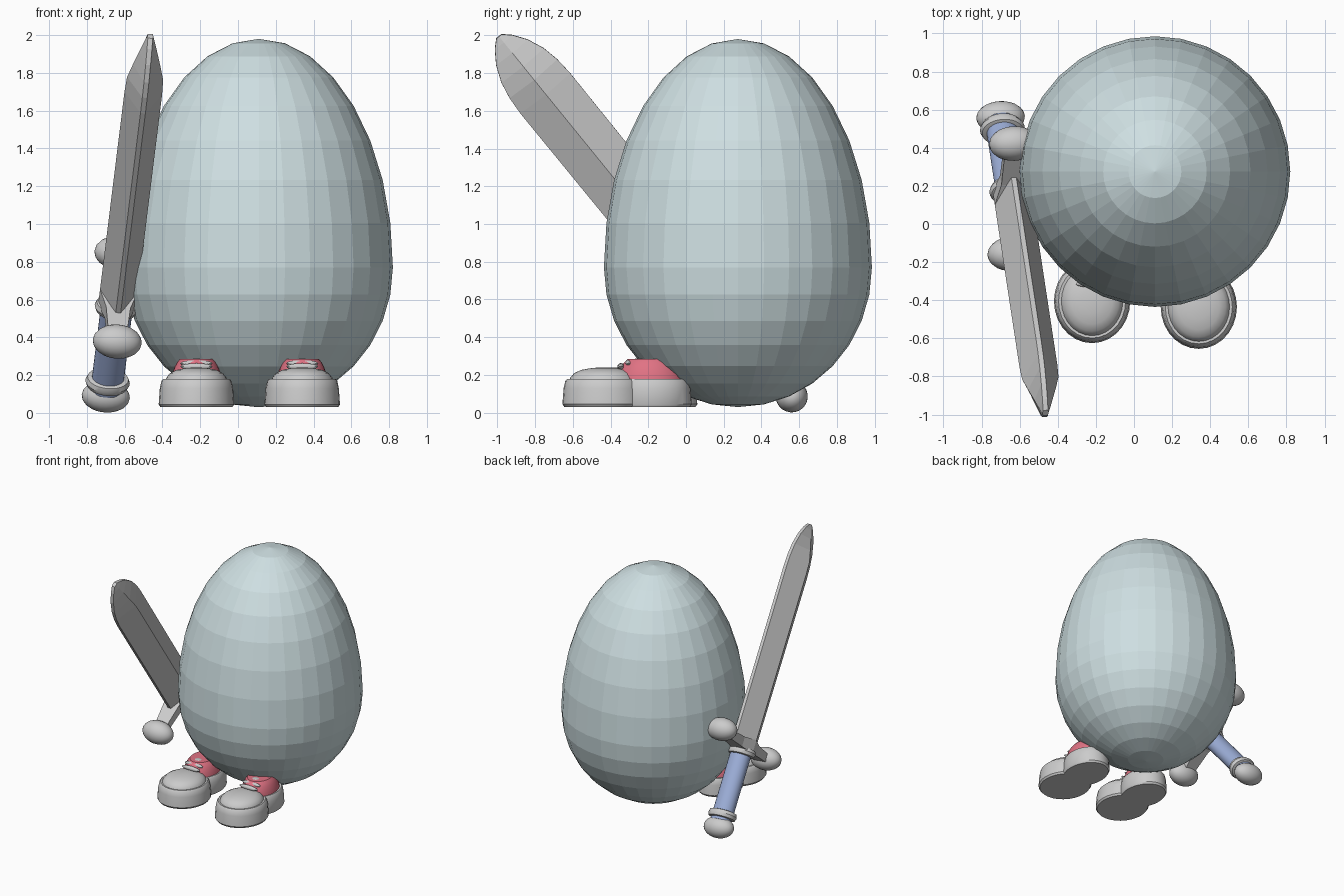
import bpy, bmesh
from math import sin, cos, pi
from mathutils import Matrix, Vector

if "Cube" in bpy.data.objects:
    bpy.data.objects.remove(bpy.data.objects["Cube"])


def material(name, rgb):
    m = bpy.data.materials.new(name)
    m.diffuse_color = (*rgb, 1)
    m.use_nodes = True
    m.node_tree.nodes["Principled BSDF"].inputs["Base Color"].default_value = m.diffuse_color
    return m


SHELL = material("shell", (0.62, 0.74, 0.76))
RED = material("red_canvas", (0.75, 0.17, 0.23))
BLUE = material("blue_grip", (0.33, 0.42, 0.68))


def loft(name, rings, mat=None, matrix=Matrix(), smooth=True):
    """Skin a list of equal-length point rings and cap both ends."""
    bm = bmesh.new()
    rows = [[bm.verts.new(matrix @ Vector(p)) for p in ring] for ring in rings]
    n = len(rows[0])
    for a, b in zip(rows, rows[1:]):
        for i in range(n):
            j = (i + 1) % n
            bm.faces.new((a[i], a[j], b[j], b[i]))
    bm.faces.new(rows[0][::-1])
    bm.faces.new(rows[-1])
    bmesh.ops.remove_doubles(bm, verts=bm.verts, dist=1e-5)
    bmesh.ops.recalc_face_normals(bm, faces=bm.faces)
    me = bpy.data.meshes.new(name)
    bm.to_mesh(me)
    bm.free()
    ob = bpy.data.objects.new(name, me)
    bpy.context.collection.objects.link(ob)
    if mat:
        me.materials.append(mat)
    if smooth:
        bpy.ops.object.select_all(action='DESELECT')
        ob.select_set(True)
        bpy.context.view_layer.objects.active = ob
        bpy.ops.object.shade_smooth_by_angle(angle=0.6)
    return ob


def lathe(name, profile, rx, ry, centre=(0, 0, 0), mat=None, matrix=Matrix(), n=28, smooth=True):
    """Elliptical turning: profile holds (radius factor, height)."""
    cx, cy, cz = centre
    rings = [[(cx + rx * r * cos(2 * pi * i / n), cy + ry * r * sin(2 * pi * i / n), cz + z)
              for i in range(n)] for r, z in profile]
    return loft(name, rings, mat, matrix, smooth)


def ball(name, centre, radii, matrix=Matrix(), steps=12):
    prof = [(sin(pi * k / steps), -radii[2] * cos(pi * k / steps)) for k in range(steps + 1)]
    return lathe(name, prof, radii[0], radii[1], centre, None, matrix, 24)


# Egg body: faceted sphere, stretched more above its equator than below
egg = [(sin(pi * k / 16), 0.77 + cos(pi * k / 16) * (1.21 if k < 8 else 0.74)) for k in range(17)]
lathe("egg_body", egg, 0.71, 0.71, (0.11, 0.275, 0), SHELL, n=32, smooth=False)

# Shoes
sole = [(0.95, 0.03), (1, 0.045), (0.97, 0.13), (0.93, 0.168), (0.88, 0.18), (0.8, 0.178)]
cap = [(1, 0.16), (0.97, 0.185), (0.85, 0.21), (0.65, 0.227), (0.35, 0.237), (0.1, 0.24)]
upper = [(1, 0.15), (0.97, 0.2), (0.85, 0.245), (0.76, 0.268), (0.65, 0.285), (0.4, 0.285)]
for side, x, y in (("left", 0.34, 0.0), ("right", -0.22, 0.03)):
    move = Matrix.Translation((x, y, 0))
    lathe(side + "_front_sole", sole, 0.2, 0.22, (0, -0.435, 0), matrix=move)
    lathe(side + "_heel_sole", sole, 0.165, 0.21, (0, -0.18, 0), matrix=move)
    lathe(side + "_toe_cap", cap, 0.165, 0.185, (0, -0.435, 0), matrix=move)
    lathe(side + "_shoe_upper", upper, 0.135, 0.18, (0, -0.19, 0), RED, move)
    ball(side + "_tongue", (0, -0.25, 0.255), (0.065, 0.06, 0.033), move)
    for k, (ly, lz) in enumerate(((-0.345, 0.245), (-0.305, 0.262))):
        ball(f"{side}_lace_{k}", (0, ly, lz), (0.085, 0.018, 0.018), move, 8)

# Sword frame: origin at the pommel, x = thickness, y = width, z = along blade
D = Vector((0.235, -1.545, 1.9)).normalized()
W = Vector((0.01, 0.57, 0.48))
W = (W - D * W.dot(D)).normalized()
T = W.cross(D)
sword = Matrix((T, W, D)).transposed().to_4x4()
sword.translation = (-0.70, 0.56, 0.087)

# Blade: flattened diamond section, rounded towards the tip
stations = [(0.67, 0.165, 0.1), (2.08, 0.17, 0.1), (2.18, 0.163, 0.096), (2.27, 0.145, 0.073),
            (2.36, 0.108, 0.048), (2.43, 0.06, 0.028), (2.47, 0.018, 0.016)]
e = 0.013
loft("sword_blade", [[(t, 0, s), (e, w, s), (-e, w, s), (-t, 0, s), (-e, -w, s), (e, -w, s)]
                     for s, w, t in stations], None, sword, False)

# Guard: bar tapering to a ball at each end
bar = [(-0.37, 0.045, 0.03), (-0.12, 0.065, 0.04), (0, 0.1, 0.055), (0.12, 0.065, 0.04), (0.37, 0.045, 0.03)]
loft("sword_guard", [[(a, y, 0.67 + b), (-a, y, 0.67 + b), (-a, y, 0.67 - b), (a, y, 0.67 - b)]
                     for y, a, b in bar], None, sword, False)
for k, sy in enumerate((-1, 1)):
    ball(f"guard_ball_{k}", (0, sy * 0.3725, 0.68), (0.13, 0.092, 0.09), sword)

# Grip, collars and pommel
lathe("sword_grip", [(1, 0.05), (1, 0.66)], 0.085, 0.072, mat=BLUE, matrix=sword)
for k, s in enumerate((0.1, 0.615)):
    ring = [(0.75, -0.03), (0.92, -0.025), (1, 0), (0.92, 0.025), (0.75, 0.03)]
    lathe(f"grip_collar_{k}", ring, 0.118, 0.095, (0, 0, s), matrix=sword)
ball("pommel", (0, 0, 0), (0.128, 0.085, 0.085), sword)
